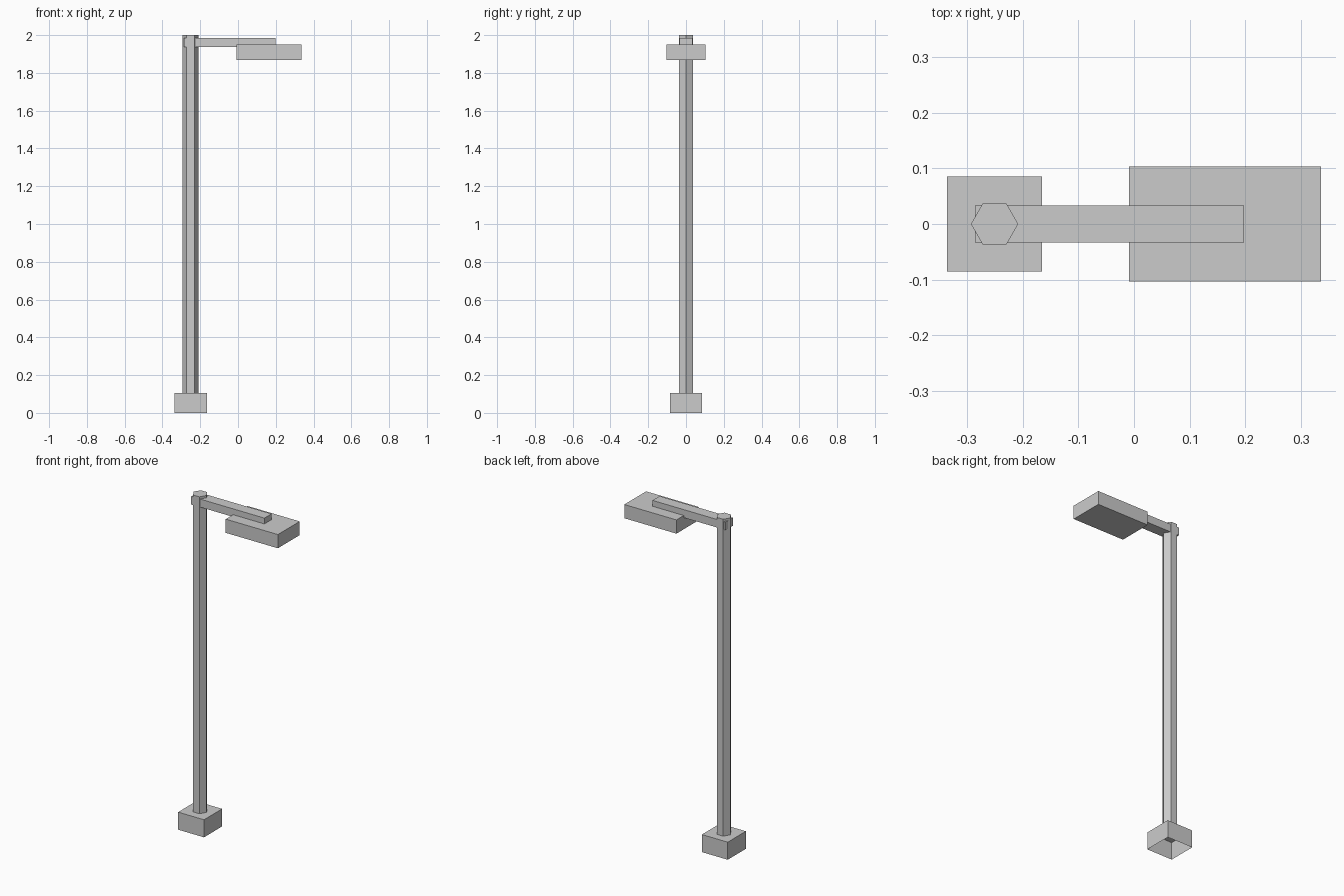
import bpy, bmesh, math
from mathutils import Matrix

if "Cube" in bpy.data.objects:
    bpy.data.objects.remove(bpy.data.objects["Cube"])


def finish(bm, name):
    mesh = bpy.data.meshes.new(name)
    bm.to_mesh(mesh)
    bm.free()
    obj = bpy.data.objects.new(name, mesh)
    bpy.context.collection.objects.link(obj)
    return obj


def box(name, x, y, z, open_bottom=False):
    bm = bmesh.new()
    size = [b - a for a, b in (x, y, z)]
    mid = [(a + b) / 2 for a, b in (x, y, z)]
    bmesh.ops.create_cube(bm, size=1, matrix=Matrix.Translation(mid) @ Matrix.Diagonal((*size, 1)))
    if open_bottom:
        bm.normal_update()
        down = [f for f in bm.faces if f.normal.z < -0.9]
        bmesh.ops.delete(bm, geom=down, context='FACES_ONLY')
    return finish(bm, name)


# Footing, hollow underneath
box("base", (-0.336, -0.165), (-0.0855, 0.0855), (0, 0.105), open_bottom=True)

# Six-sided pole with corners pointing along x
POLE_BOTTOM, POLE_TOP, POLE_R = 0.105, 2.0, 0.0425
bm = bmesh.new()
bmesh.ops.create_cone(
    bm, cap_ends=True, segments=6, radius1=POLE_R, radius2=POLE_R, depth=POLE_TOP - POLE_BOTTOM,
    matrix=Matrix.Translation((-0.2505, 0, (POLE_TOP + POLE_BOTTOM) / 2)) @ Matrix.Rotation(math.pi / 2, 4, 'Z'))
finish(bm, "pole")

# Arm through the pole, and lamp head slung under its end
box("arm", (-0.286, 0.198), (-0.0335, 0.0335), (1.938, 1.986))
box("lamp_head", (-0.009, 0.336), (-0.103, 0.103), (1.869, 1.951))
